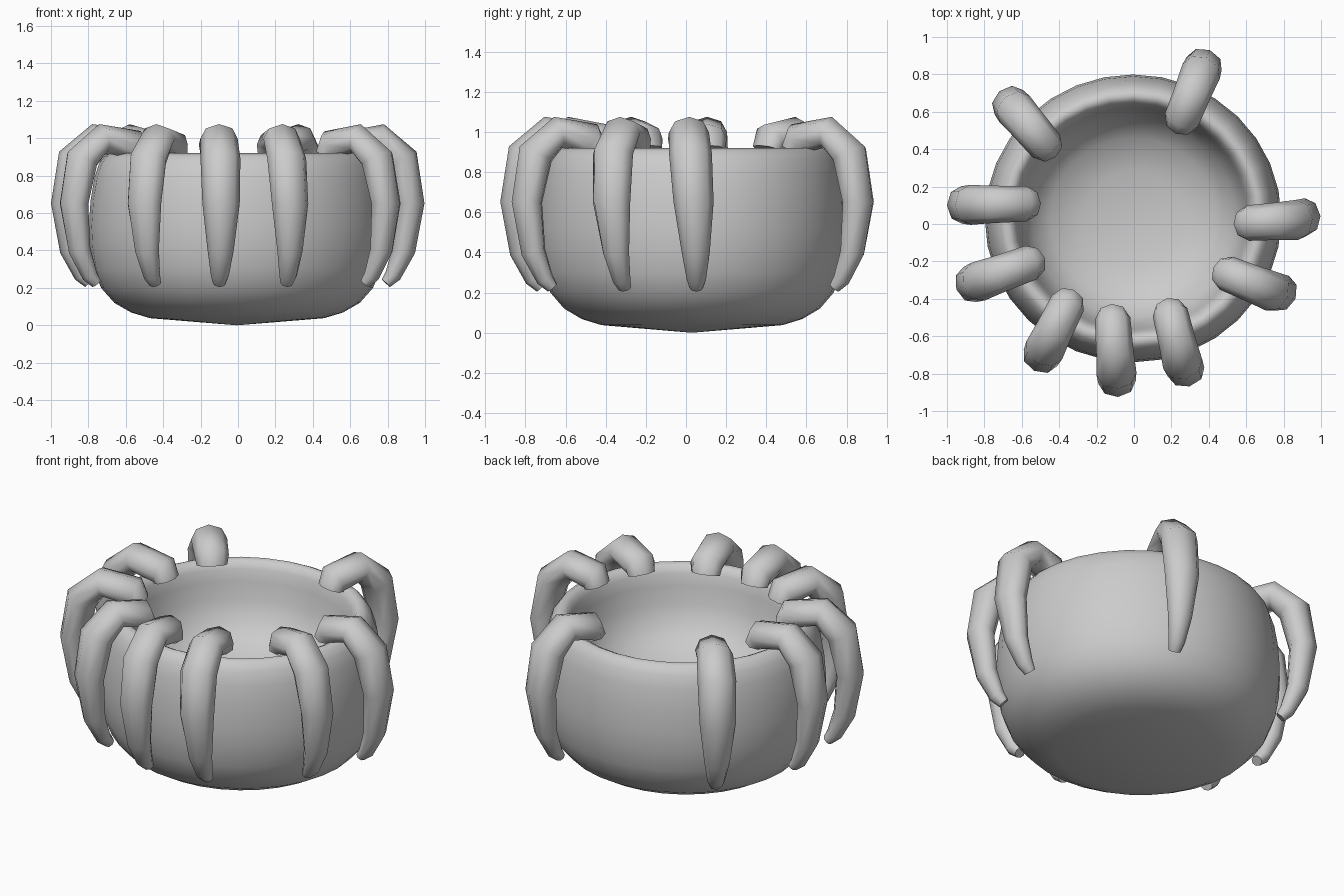
import bpy, bmesh, math
from mathutils import Vector

if "Cube" in bpy.data.objects:
    bpy.data.objects.remove(bpy.data.objects["Cube"])


def finish(bm, name, angle):
    bmesh.ops.recalc_face_normals(bm, faces=bm.faces)
    me = bpy.data.meshes.new(name)
    bm.to_mesh(me)
    bm.free()
    ob = bpy.data.objects.new(name, me)
    bpy.context.collection.objects.link(ob)
    bpy.ops.object.select_all(action='DESELECT')
    bpy.context.view_layer.objects.active = ob
    ob.select_set(True)
    bpy.ops.object.shade_smooth_by_angle(angle=math.radians(angle))
    return ob


def loft(bm, rings, cap=False):
    loops = [[bm.verts.new(p) for p in ring] for ring in rings]
    n = len(loops[0])
    for a, b in zip(loops, loops[1:]):
        for i in range(n):
            j = (i + 1) % n
            bm.faces.new((a[i], a[j], b[j], b[i]))
    if cap:
        bm.faces.new(loops[0])
        bm.faces.new(loops[-1])


# Bowl: lathe profile (radius, z) from underside centre, over the rim, to inner floor
profile = [(0.001, 0.0), (0.22, 0.018), (0.46, 0.038), (0.56, 0.068), (0.65, 0.12), (0.72, 0.20),
           (0.76, 0.30), (0.78, 0.42), (0.785, 0.53), (0.775, 0.67), (0.755, 0.79), (0.73, 0.865),
           (0.70, 0.905), (0.67, 0.92), (0.64, 0.905), (0.62, 0.87), (0.605, 0.80), (0.585, 0.70),
           (0.54, 0.59), (0.44, 0.495), (0.26, 0.44), (0.001, 0.425)]
N = 32
rings = [[(-0.005 + 1.01 * r * math.cos(2 * math.pi * i / N),
           0.03 + 0.98 * r * math.sin(2 * math.pi * i / N), z) for i in range(N)]
         for r, z in profile]
bm = bmesh.new()
loft(bm, rings)
bmesh.ops.remove_doubles(bm, verts=bm.verts, dist=0.004)
finish(bm, "bowl", 60)


# Claw: tapered tube hooked over the rim, drawn from inner end to outer extreme
def claw(name, inner, outer, drift):
    a, b = Vector((*inner, 0)), Vector((*outer, 0))
    length = (b - a).length
    out = (b - a).normalized()
    side = Vector((-out.y, out.x, 0))
    up = Vector((0, 0, 1))
    # distance inward from outer extreme, z, half width, half thickness
    path = [(length - 0.06, 0.915, 0.085, 0.065), (length - 0.075, 0.965, 0.095, 0.08),
            (0.24, 0.998, 0.10, 0.08), (0.125, 0.89, 0.107, 0.09), (0.078, 0.65, 0.10, 0.078),
            (0.11, 0.40, 0.07, 0.062), (0.168, 0.265, 0.048, 0.044), (0.205, 0.225, 0.035, 0.03)]
    pts = [b - out * d + up * z + side * drift * max(0, 0.9 - z) / 0.68 for d, z, w, t in path]
    rings = []
    for i, p in enumerate(pts):
        tan = (pts[min(i + 1, len(pts) - 1)] - pts[max(i - 1, 0)]).normalized()
        nor = tan.cross(side)
        w, t = path[i][2:]
        rings.append([p + side * w * math.cos(k * math.pi / 4) + nor * t * math.sin(k * math.pi / 4)
                      for k in range(8)])
    bm = bmesh.new()
    loft(bm, rings, cap=True)
    finish(bm, name, 65)


# inner end, outer extreme, sideways drift of the tip
claws = [((.225, .485), (.405, .93), 0), ((-.42, .36), (-.72, .71), 0),
         ((-.50, .11), (-1.0, .10), 0), ((-.48, -.18), (-.95, -.35), 0),
         ((-.32, -.355), (-.535, -.785), 0), ((-.12, -.43), (-.085, -.925), 0),
         ((.175, -.40), (.29, -.87), .02), ((.425, -.235), (.86, -.41), .03),
         ((.535, 0), (.998, .03), .035)]
for i, (p, q, d) in enumerate(claws):
    claw(f"claw_{i + 1}", p, q, d)
